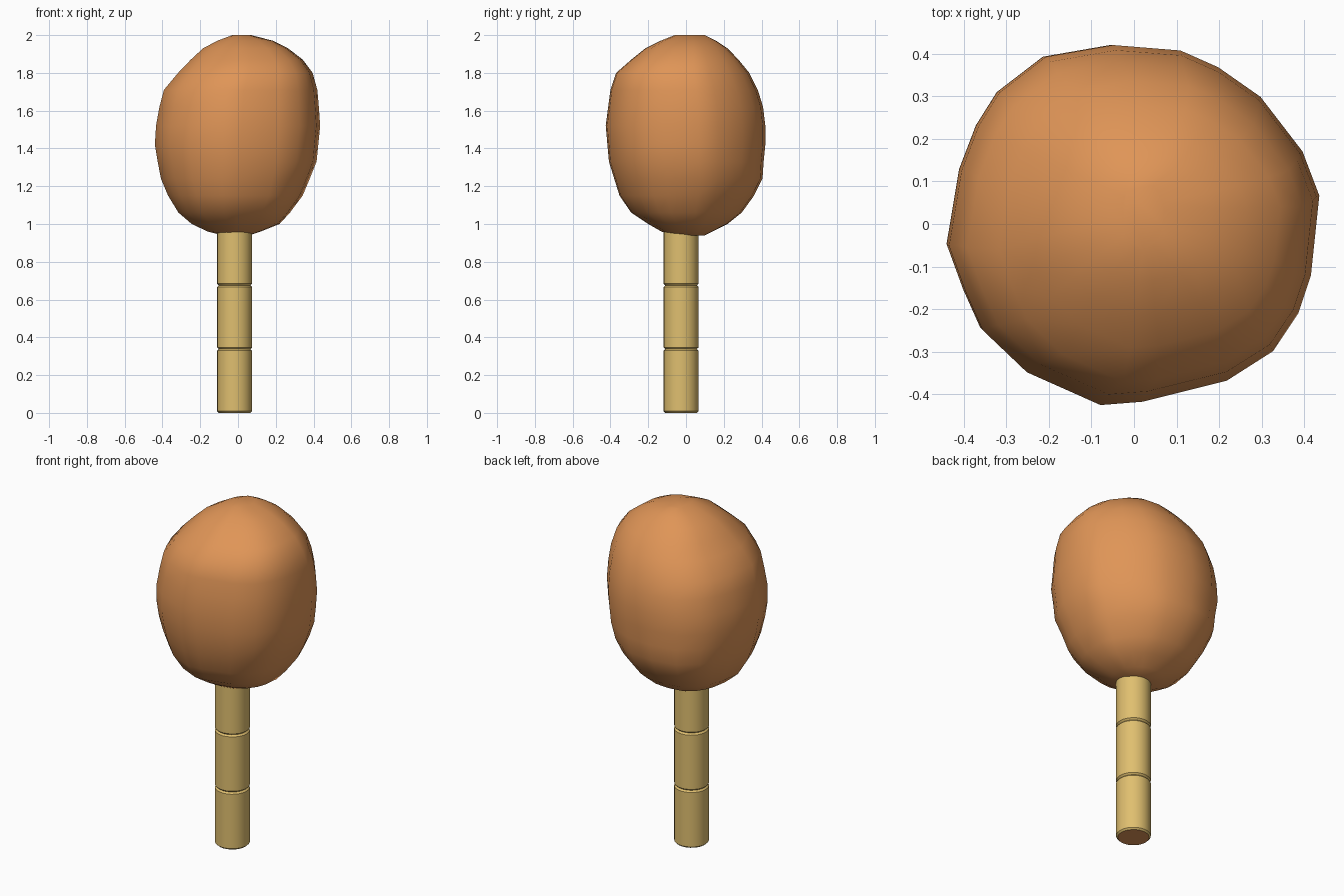
import bpy, bmesh, math
from mathutils import Vector

if "Cube" in bpy.data.objects:
    bpy.data.objects.remove(bpy.data.objects["Cube"])


def material(name, rgb):
    m = bpy.data.materials.new(name)
    m.diffuse_color = (*rgb, 1)
    m.use_nodes = True
    m.node_tree.nodes["Principled BSDF"].inputs["Base Color"].default_value = m.diffuse_color
    return m


orange = material("orange_foliage", (0.74, 0.30, 0.095))
tan = material("tan_bark", (0.74, 0.52, 0.16))


def loft(name, rings, mats, angle):
    """Skin a stack of equal-length rings and close both ends."""
    bm = bmesh.new()
    loops = [[bm.verts.new(p) for p in ring] for ring in rings]
    n = len(loops[0])
    for a, b in zip(loops, loops[1:]):
        for i in range(n):
            j = (i + 1) % n
            bm.faces.new((a[i], a[j], b[j], b[i]))
    for end in (loops[0][::-1], loops[-1]):
        bm.faces.new(end).material_index = len(mats) - 1
    bmesh.ops.recalc_face_normals(bm, faces=bm.faces)
    me = bpy.data.meshes.new(name)
    bm.to_mesh(me)
    bm.free()
    ob = bpy.data.objects.new(name, me)
    bpy.context.collection.objects.link(ob)
    for m in mats:
        me.materials.append(m)
    bpy.ops.object.select_all(action='DESELECT')
    ob.select_set(True)
    bpy.context.view_layer.objects.active = ob
    bpy.ops.object.shade_smooth_by_angle(angle=math.radians(angle))
    return ob


# Trunk: three stacked chamfered segments with orange cut ends
R, CX, CY = 0.093, -0.018, -0.026


def circle(r, z, n=24):
    return [(CX + r * math.cos(2 * math.pi * i / n),
             CY + r * math.sin(2 * math.pi * i / n), z) for i in range(n)]


for k, (z0, z1) in enumerate([(0, 0.338), (0.338, 0.675), (0.675, 1.01)]):
    c = 0.009
    loft(f"trunk_segment_{k + 1}",
         [circle(R - c, z0), circle(R, z0 + c), circle(R, z1 - c), circle(R - c, z1)],
         [tan, orange], 30)

# Foliage: lumpy outline seen from above, scaled to the extents at each height
outline = [(.44, .07), (.40, .175), (.30, .305), (.20, .375), (.11, .415), (-.05, .428),
           (-.21, .40), (-.32, .315), (-.37, .235), (-.41, .13), (-.44, -.05), (-.40, -.16),
           (-.36, -.25), (-.255, -.35), (-.08, -.428), (.02, -.42), (.22, -.37), (.33, -.30),
           (.39, -.21), (.42, -.12)]
# z, left, right, front, back
levels = [(.94, -.08, .06, -.06, .10), (.96, -.16, .12, -.13, .14),
          (1.0, -.245, .22, -.20, .22), (1.06, -.315, .275, -.29, .295),
          (1.15, -.37, .342, -.352, .36), (1.24, -.408, .38, -.38, .405),
          (1.33, -.425, .416, -.408, .411), (1.42, -.44, .425, -.416, .42),
          (1.52, -.434, .435, -.425, .42), (1.62, -.416, .428, -.412, .408),
          (1.71, -.392, .42, -.40, .38), (1.80, -.317, .395, -.37, .335),
          (1.87, -.25, .343, -.29, .278), (1.93, -.185, .265, -.215, .22),
          (1.97, -.11, .185, -.135, .16), (2.0, -.03, .07, -.06, .10)]
rings = [[((l + r) / 2 + (r - l) / 2 * px / .44,
           (f + b) / 2 + (b - f) / 2 * py / .428, z) for px, py in outline]
         for z, l, r, f, b in levels]
loft("foliage", rings, [orange], 80)
